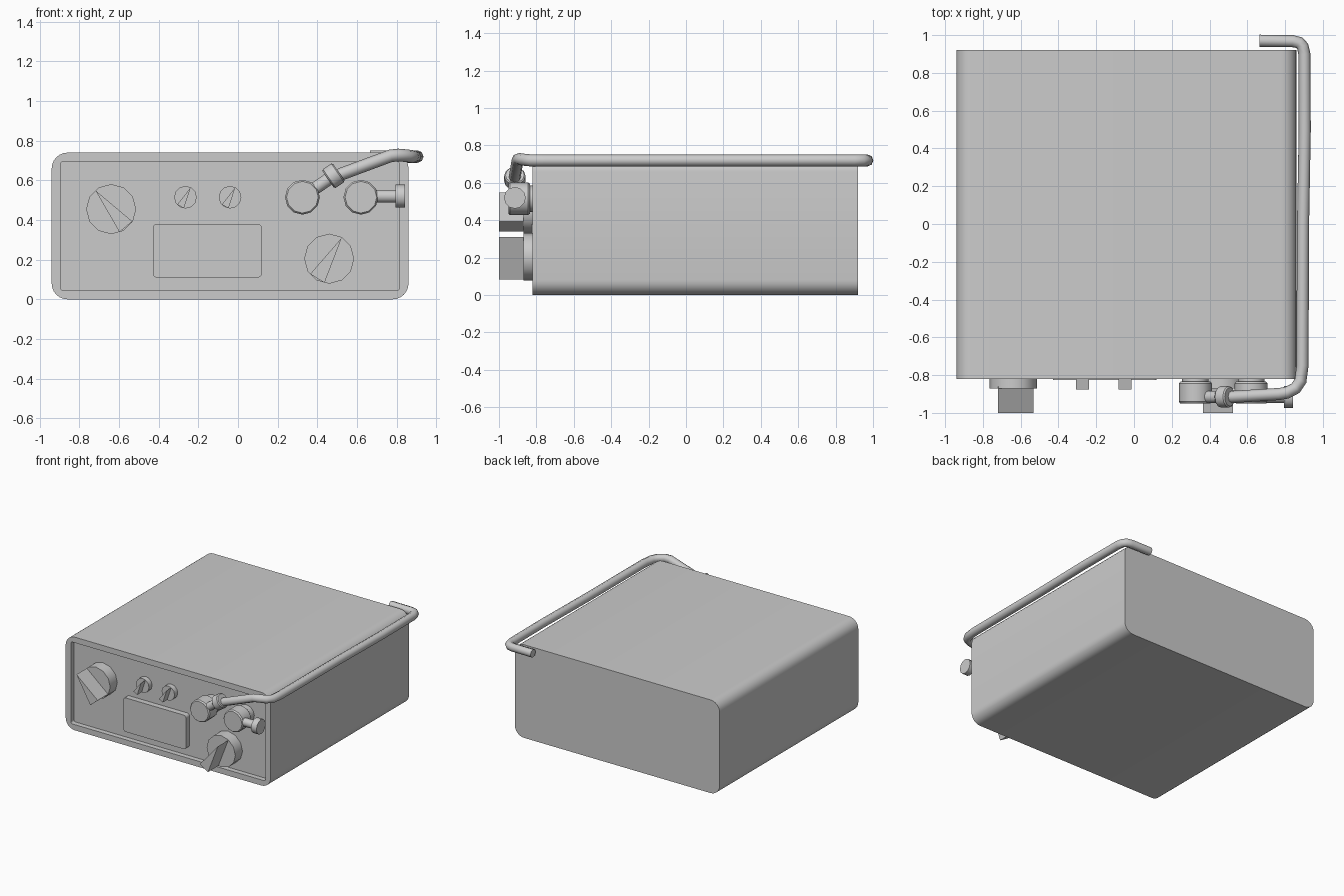
import bpy, bmesh
from math import sin, cos, pi, radians
from mathutils import Vector

if "Cube" in bpy.data.objects:
    bpy.data.objects.remove(bpy.data.objects["Cube"])


def finish(name, bm, smooth=True):
    bmesh.ops.recalc_face_normals(bm, faces=bm.faces)
    me = bpy.data.meshes.new(name)
    bm.to_mesh(me)
    bm.free()
    ob = bpy.data.objects.new(name, me)
    bpy.context.collection.objects.link(ob)
    bpy.ops.object.select_all(action='DESELECT')
    bpy.context.view_layer.objects.active = ob
    ob.select_set(True)
    if smooth:
        bpy.ops.object.shade_smooth_by_angle(angle=radians(35))
    return ob


def rounded_rect(x0, x1, z0, z1, r, n=6):
    pts = []
    for cx, cz, a in ((x1 - r, z1 - r, 0), (x0 + r, z1 - r, 90),
                      (x0 + r, z0 + r, 180), (x1 - r, z0 + r, 270)):
        for i in range(n + 1):
            t = radians(a + 90 * i / n)
            pts.append((cx + r * cos(t), cz + r * sin(t)))
    return pts


def loft(name, rings, smooth=True):
    """Bridge equal-length rings of 3D points and cap both ends."""
    bm = bmesh.new()
    loops = [[bm.verts.new(p) for p in ring] for ring in rings]
    n = len(loops[0])
    for a, b in zip(loops, loops[1:]):
        for i in range(n):
            j = (i + 1) % n
            bm.faces.new((a[i], a[j], b[j], b[i]))
    bm.faces.new(loops[0])
    bm.faces.new(loops[-1])
    return finish(name, bm, smooth)


def at_y(pts, y):
    return [(x, y, z) for x, z in pts]


def turned(name, origin, axis, profile, sides=12):
    """Revolve (distance, radius) pairs around an axis."""
    axis = Vector(axis).normalized()
    u = Vector((0, 1, 0)) if abs(axis.y) < 0.9 else Vector((1, 0, 0))
    v = axis.cross(u)
    o = Vector(origin)
    return loft(name, [[o + axis * d + (u * cos(2 * pi * i / sides) + v * sin(2 * pi * i / sides)) * r
                        for i in range(sides)] for d, r in profile])


FLOOR = -0.78

# Case with a recessed front panel
outer = rounded_rect(-0.94, 0.86, 0, 0.74, 0.08)
inner = rounded_rect(-0.895, 0.815, 0.045, 0.695, 0.015)
loft("case", [at_y(outer, 0.92), at_y(outer, -0.82), at_y(inner, -0.82), at_y(inner, FLOOR)])

# Display block
loft("display", [at_y(rounded_rect(-0.43, 0.12, 0.11, 0.38, 0.02, 3), FLOOR + 0.01),
                 at_y(rounded_rect(-0.43, 0.12, 0.11, 0.38, 0.02, 3), -0.825)])


# Knobs: round base with a triangular pointer
def knob(name, x, z, r, y_base, y_tip, angle):
    turned(name + "_base", (x, FLOOR + 0.01, z), (0, -1, 0),
           [(0, r), (FLOOR + 0.01 - y_base, r)])
    tri = [(x + r * 0.98 * cos(radians(angle + d)), z + r * 0.98 * sin(radians(angle + d)))
           for d in (0, 160, 200)]
    loft(name + "_pointer", [at_y(tri, y_base + 0.01), at_y(tri, y_tip)], False)


knob("left_dial", -0.64, 0.455, 0.126, -0.87, -1.0, 130)
knob("right_dial", 0.46, 0.205, 0.126, -0.87, -1.0, 59)
knob("left_switch", -0.265, 0.515, 0.057, -0.82, -0.875, 62)
knob("right_switch", -0.04, 0.515, 0.057, -0.82, -0.875, 62)

# Round sockets
for side, x in (("left", 0.325), ("right", 0.62)):
    turned(side + "_socket", (x, FLOOR + 0.01, 0.515), (0, -1, 0),
           [(0, 0.07), (0.065, 0.07), (0.065, 0.08), (0.075, 0.088),
            (0.17, 0.088), (0.18, 0.08)])

# Capped side plug on the right socket
turned("side_plug", (0.68, -0.915, 0.52), (1, 0, 0),
       [(0, 0.032), (0.115, 0.032), (0.115, 0.058), (0.163, 0.058)])

# Collar joining the left socket to the bent rod
turned("rod_collar", (0.36, -0.915, 0.54), (0.156, 0, 0.107),
       [(0, 0.032), (0.115, 0.032), (0.115, 0.05), (0.122, 0.057),
        (0.173, 0.057), (0.18, 0.05)])

# Bent rod running along the top right edge
path = [(0.48, -0.915, 0.612), (0.527, -0.915, 0.634), (0.77, -0.9, 0.724),
        (0.81, -0.893, 0.728), (0.855, -0.87, 0.724), (0.882, -0.83, 0.72),
        (0.892, -0.75, 0.72), (0.895, 0, 0.72), (0.904, 0.5, 0.72),
        (0.902, 0.9, 0.72), (0.893, 0.94, 0.72), (0.875, 0.96, 0.72),
        (0.84, 0.968, 0.72), (0.665, 0.97, 0.72)]
cu = bpy.data.curves.new("antenna_rod", 'CURVE')
cu.dimensions = '3D'
cu.bevel_depth = 0.032
cu.bevel_resolution = 2
cu.use_fill_caps = True
sp = cu.splines.new('POLY')
sp.points.add(len(path) - 1)
for p, co in zip(sp.points, path):
    p.co = (*co, 1)
rod = bpy.data.objects.new("antenna_rod", cu)
bpy.context.collection.objects.link(rod)
bpy.ops.object.select_all(action='DESELECT')
bpy.context.view_layer.objects.active = rod
rod.select_set(True)
bpy.ops.object.convert(target='MESH')
bpy.ops.object.shade_smooth_by_angle(angle=radians(50))
